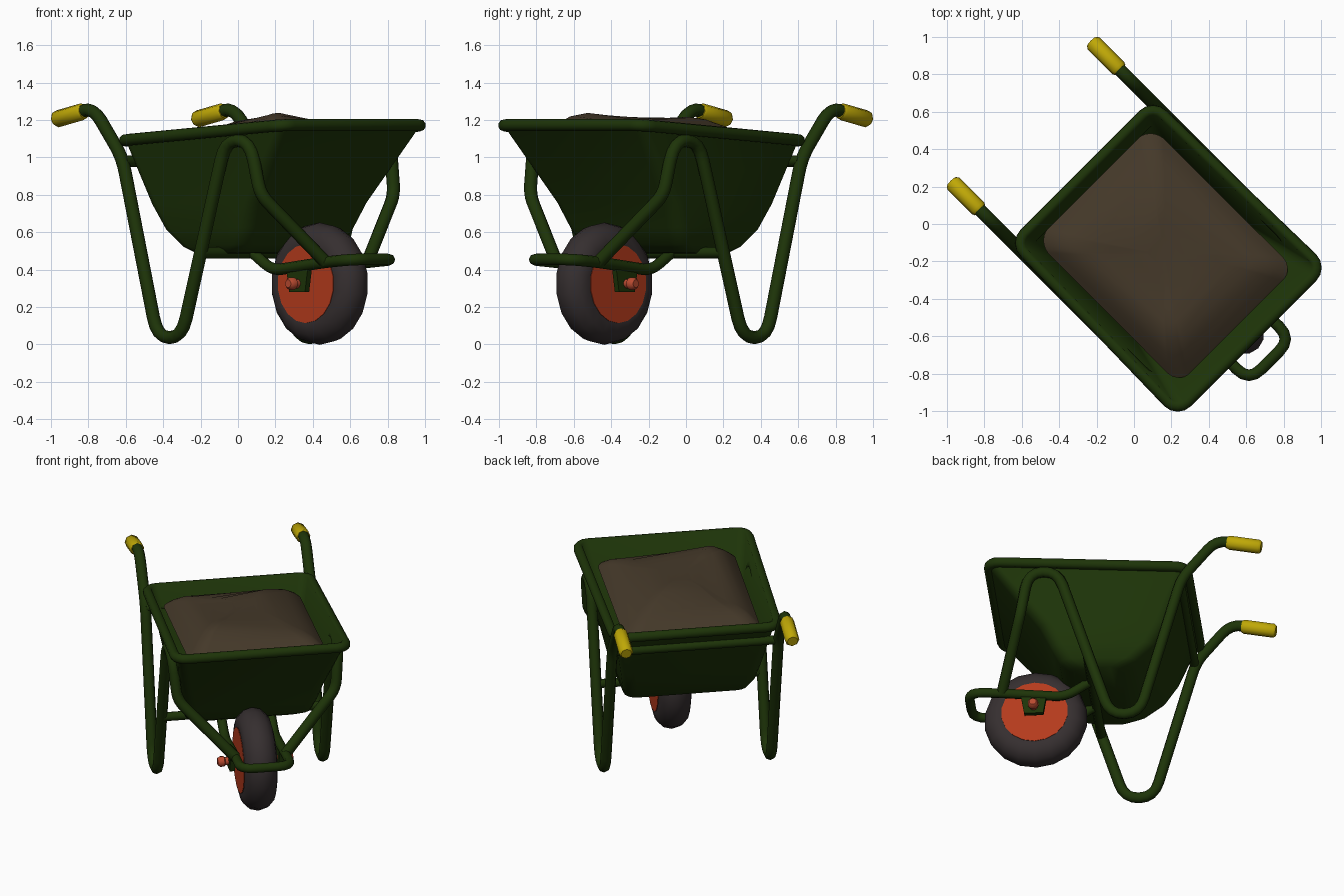
import bpy, bmesh, math
from mathutils import Vector

if "Cube" in bpy.data.objects:
    bpy.data.objects.remove(bpy.data.objects["Cube"])

# Built along local x (forward) and y (sideways), then turned 45 degrees
TURN = -math.pi / 4


def material(name, rgb):
    m = bpy.data.materials.new(name)
    m.diffuse_color = (*rgb, 1)
    m.use_nodes = True
    m.node_tree.nodes["Principled BSDF"].inputs["Base Color"].default_value = m.diffuse_color
    return m


GREEN = material("dark green paint", (0.0125, 0.034, 0.0025))
SOIL = material("brown soil", (0.058, 0.040, 0.022))
RUBBER = material("black rubber", (0.036, 0.028, 0.029))
ORANGE = material("orange rim", (0.46, 0.043, 0.012))
AXLE = material("axle red", (0.48, 0.068, 0.029))
YELLOW = material("yellow grip", (0.52, 0.39, 0.002))


def finish(obj, mat):
    obj.data.materials.append(mat)
    obj.rotation_euler.z = TURN
    bpy.ops.object.select_all(action='DESELECT')
    obj.select_set(True)
    bpy.context.view_layer.objects.active = obj
    return obj


def mesh_object(name, bm, mat, angle=40):
    bmesh.ops.recalc_face_normals(bm, faces=bm.faces)
    me = bpy.data.meshes.new(name)
    bm.to_mesh(me)
    bm.free()
    obj = bpy.data.objects.new(name, me)
    bpy.context.collection.objects.link(obj)
    finish(obj, mat)
    bpy.ops.object.shade_smooth_by_angle(angle=math.radians(angle))
    return obj


def fillet(points, radii, steps=4):
    """Round the inner corners of a polyline, one radius per corner."""
    pts = [Vector(p) for p in points]
    out = [pts[0]]
    for a, b, c, radius in zip(pts, pts[1:], pts[2:], radii):
        d1, d2 = a - b, c - b
        p = b + d1.normalized() * min(radius, d1.length * 0.48)
        q = b + d2.normalized() * min(radius, d2.length * 0.48)
        for i in range(steps + 1):
            t = i / steps
            out.append(p * (1 - t) ** 2 + b * 2 * t * (1 - t) + q * t * t)
    return out + [pts[-1]]


def tube(name, pts, radius, mat, tapers=None):
    cu = bpy.data.curves.new(name, 'CURVE')
    cu.dimensions = '3D'
    cu.bevel_depth = radius
    cu.bevel_resolution = 2
    cu.use_fill_caps = True
    sp = cu.splines.new('POLY')
    sp.points.add(len(pts) - 1)
    for i, p in enumerate(pts):
        sp.points[i].co = (*p, 1)
        sp.points[i].radius = tapers[i] if tapers else 1
    obj = bpy.data.objects.new(name, cu)
    bpy.context.collection.objects.link(obj)
    finish(obj, mat)
    bpy.ops.object.convert(target='MESH')
    obj = bpy.context.object
    bpy.ops.object.shade_smooth_by_angle(angle=math.radians(50))
    return obj


def rounded_ring(x0, x1, w0, w1, r, z0, z1, n=4):
    """Rounded trapezoid outline; w0/z0 at the rear, w1/z1 at the front."""
    out = []
    corners = [(x1, w1, 1, 1, 0), (x0, w0, -1, 1, 90), (x0, w0, -1, -1, 180), (x1, w1, 1, -1, 270)]
    for x, w, sx, sy, a0 in corners:
        for i in range(n + 1):
            a = math.radians(a0 + 90 * i / n)
            px = x - sx * r + r * math.cos(a)
            t = (px - x0) / (x1 - x0)
            out.append(Vector((px, sy * (w - r) + r * math.sin(a), z0 + (z1 - z0) * t)))
    return out


def grown(level, d, dz=0):
    """Outline of a tray level, moved outwards by d and up by dz."""
    x0, x1, w0, w1, r, z0, z1 = level
    return rounded_ring(x0 - d, x1 + d, w0 + d, w1 + d, r + d, z0 + dz, z1 + dz)


def loft(bm, rings, cap_end=False, cap_start=False):
    vs = [[bm.verts.new(p) for p in ring] for ring in rings]
    for a, b in zip(vs, vs[1:]):
        for i in range(len(a)):
            j = (i + 1) % len(a)
            bm.faces.new((a[i], a[j], b[j], b[i]))
    if cap_end:
        bm.faces.new(vs[-1])
    if cap_start:
        bm.faces.new(vs[0])


# Tray: outer wall, rolled lip and inner wall in one shell
LIP = (-0.376, 0.873, 0.520, 0.543, 0.07, 1.09, 1.173)
WALL = [(0.04, 0.36, 0.365, 0.36, 0.08, 0.474, 0.492),
        (-0.06, 0.44, 0.395, 0.40, 0.08, 0.520, 0.535),
        (-0.17, 0.49, 0.42, 0.43, 0.08, 0.615, 0.625),
        (-0.25, 0.56, 0.445, 0.46, 0.08, 0.75, 0.76)]
outer = [grown(lv, 0) for lv in WALL]
lip = [grown(LIP, 0.032 * math.cos(math.radians(a)), 0.032 * math.sin(math.radians(a)))
       for a in range(-120, 136, 36)]
inner = [grown(lv, -0.015, 0.015) for lv in reversed(WALL)]
bm = bmesh.new()
loft(bm, outer + lip + inner, True, True)
mesh_object("tray", bm, GREEN, 60)


# Soil heap: bumps are (x, y, width, height)
BUMPS = [(0.34, -0.05, 0.28, 0.03), (0.58, -0.25, 0.15, 0.05),
         (0.0, 0.06, 0.17, 0.05), (0.0, -0.24, 0.12, -0.03), (0.5, 0.25, 0.12, -0.02)]


def heap(x, y, s):
    edge = 1.025 + 0.06 * (x + 0.3)
    bumps = sum(h * math.exp(-((x - bx) ** 2 + (y - by) ** 2) / w ** 2) for bx, by, w, h in BUMPS)
    return edge + (1 - s ** 4) * 0.122 + bumps * (1 - s ** 6)


def soil_point(p):
    """Pull the front edge in at the middle and bow the sides out."""
    x, y = p.x, p.y
    if x > 0.3:
        x -= 0.06 * (x - 0.3) / 0.46 * (1 - abs(y) / 0.45)
    return x, y * (1 - 0.25 * (x - 0.25) ** 2)


base = rounded_ring(-0.308, 0.785, 0.46, 0.46, 0.09, 0, 0, 6)
centre = Vector((0.23, 0, 0))
rings = []
for s in (1, 0.92, 0.82, 0.7, 0.56, 0.42, 0.28, 0.14):
    ring = [soil_point(centre + (p - centre) * s) for p in base]
    if not rings:  # short skirt hidden below the edge
        rings.append([Vector((0.23 + (x - 0.23) * 0.93, y * 0.95, heap(x, y, 1) - 0.05)) for x, y in ring])
    rings.append([Vector((x, y, heap(x, y, s))) for x, y in ring])
bm = bmesh.new()
loft(bm, rings, True)
mesh_object("soil", bm, SOIL, 60)

# Frame sides: handle, leg and brace in one bent tube, with a grip
for s, side in ((1, "left"), (-1, "right")):
    w = 0.53 * s
    path = [(-0.72, w, 1.23), (-0.565, w, 1.268), (-0.345, w, 1.0), (-0.08, w, 0.037),
            (0.105, w, 0.037), (0.435, w, 1.09), (0.62, w, 1.09),
            (0.675, 0.505 * s, 0.80), (0.82, 0.158 * s, 0.44)]
    tube(side + "_frame", fillet(path, (0.09, 0.08, 0.11, 0.11, 0.11, 0.11, 0.06)), 0.035, GREEN)
    tube(side + "_grip", [(-0.85, w, 1.203), (-0.835, w, 1.206), (-0.65, w, 1.244), (-0.635, w, 1.247)],
         0.046, YELLOW, (0.75, 1, 1, 0.85))

# Cross bars
tube("rear_cross_bar", [(-0.335, -0.53, 0.98), (-0.335, 0.53, 0.98)], 0.03, GREEN)
tube("lower_cross_bar", [(0.25, -0.53, 0.49), (0.25, 0.53, 0.49)], 0.03, GREEN)

# Wheel fork loop
half = [(0.27, 0.158, 0.49), (0.42, 0.158, 0.395), (0.82, 0.158, 0.44), (1.03, 0.162, 0.455)]
loop = half + [(x, -y, z) for x, y, z in reversed(half)]
tube("fork_loop", fillet(loop, (0.07, 0.07, 0.095, 0.095, 0.07, 0.07)), 0.031, GREEN)

# Wheel
WX, WZ = 0.618, 0.325


def lathe(name, profile, mat, n, angle, closed=False):
    """Spin (radius, side) points around the wheel axis."""
    bm = bmesh.new()
    rings = []
    for r, y in profile:
        rings.append([Vector((WX + r * math.cos(2 * math.pi * (i + 0.5) / n), y,
                              WZ + r * math.sin(2 * math.pi * (i + 0.5) / n))) for i in range(n)])
    if closed:
        rings.append(rings[0])
    loft(bm, rings, not closed, not closed)
    bmesh.ops.remove_doubles(bm, verts=bm.verts, dist=1e-5)
    return mesh_object(name, bm, mat, angle)


tyre = [(0.220 + 0.107 * math.cos(math.radians(a)), 0.106 * math.sin(math.radians(a)))
        for a in range(0, 360, 30)]
lathe("tyre", tyre, RUBBER, 18, 60, True)
lathe("wheel_disc", [(0.211, -0.107), (0.211, 0.107)], ORANGE, 18, 40)
lathe("axle", [(0.022, -0.2), (0.022, 0.2)], AXLE, 10, 40)

# Axle brackets and end knobs
for s, side in ((1, "left"), (-1, "right")):
    bm = bmesh.new()
    shape = [(-0.085, 0.43), (0.085, 0.43), (0.06, 0.28), (-0.06, 0.28)]
    loft(bm, [[Vector((WX + x, y * s, z)) for x, z in shape] for y in (0.14, 0.172)], True, True)
    mesh_object(side + "_bracket", bm, GREEN)
    lathe(side + "_axle_knob", [(0.026, 0.17 * s), (0.026, 0.193 * s), (0.034, 0.199 * s),
                                (0.034, 0.225 * s), (0.022, 0.24 * s)], AXLE, 10, 50)
